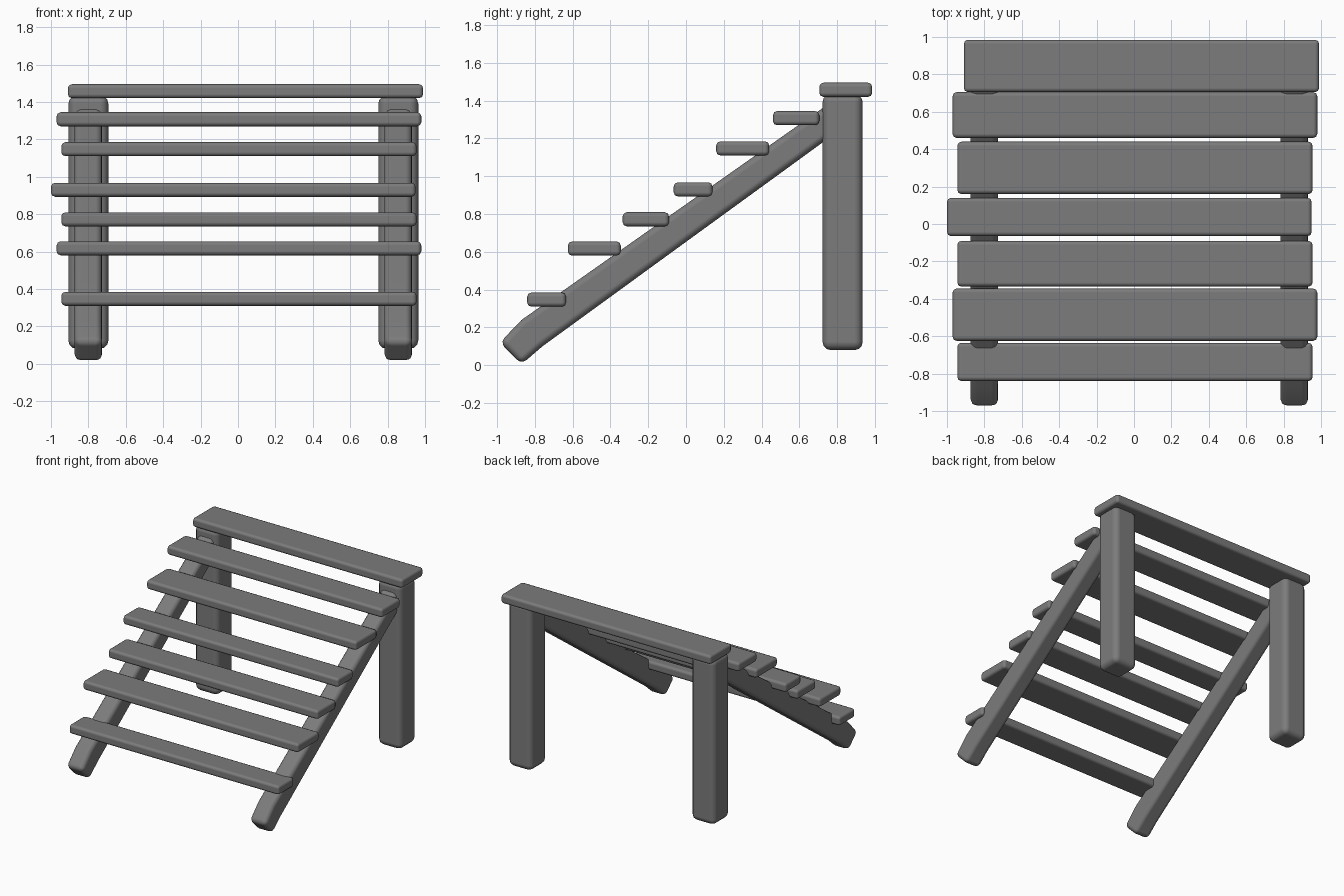
import bpy
import bmesh
from mathutils import Vector

cube = bpy.data.objects.get("Cube")
if cube:
    bpy.data.objects.remove(cube, do_unlink=True)

GREY = (0.2, 0.2, 0.2, 1)
wood = bpy.data.materials.new("grey_wood")
wood.use_nodes = True
wood.diffuse_color = GREY
wood.node_tree.nodes["Principled BSDF"].inputs["Base Color"].default_value = GREY


def beam(name, profile, x0, x1, bevel, segments):
    """Extrude a side profile of (y, z) points from x0 to x1 and round its edges."""
    bm = bmesh.new()
    face = bm.faces.new([bm.verts.new((x0, y, z)) for y, z in profile])
    new = bmesh.ops.extrude_face_region(bm, geom=[face])["geom"]
    moved = [v for v in new if isinstance(v, bmesh.types.BMVert)]
    bmesh.ops.translate(bm, verts=moved, vec=Vector((x1 - x0, 0, 0)))
    bmesh.ops.recalc_face_normals(bm, faces=bm.faces)
    for f in bm.faces:
        f.smooth = True
    mesh = bpy.data.meshes.new(name)
    bm.to_mesh(mesh)
    bm.free()
    mesh.materials.append(wood)
    obj = bpy.data.objects.new(name, mesh)
    bpy.context.collection.objects.link(obj)
    mod = obj.modifiers.new("rounded_edges", "BEVEL")
    mod.width = bevel
    mod.segments = segments
    mod.limit_method = "ANGLE"
    mod.harden_normals = True
    return obj


def rectangle(y0, y1, z0, z1):
    return [(y0, z0), (y1, z0), (y1, z1), (y0, z1)]


# Planks from top to bottom: left end, right end, front, back, underside
planks = [
    (-0.91, 0.99, 0.705, 0.985, 1.42),
    (-0.97, 0.98, 0.46, 0.705, 1.27),
    (-0.945, 0.955, 0.16, 0.44, 1.11),
    (-1.0, 0.95, -0.065, 0.14, 0.893),
    (-0.945, 0.955, -0.335, -0.09, 0.735),
    (-0.97, 0.98, -0.625, -0.345, 0.58),
    (-0.945, 0.955, -0.84, -0.635, 0.31),
]
for i, (x0, x1, y0, y1, z) in enumerate(planks):
    beam(f"plank_{i + 1}", rectangle(y0, y1, z, z + 0.075), x0, x1, 0.022, 2)

# Sloping rails with cut feet, running up into the posts
rail = [(-0.985, 0.12), (-0.87, 0.005), (-0.76, 0.1),
        (0.8, 1.235), (0.8, 1.415), (-0.87, 0.24)]

# Each side has one upright post and one rail
for side, x in (("right", -0.8), ("left", 0.857)):
    beam(f"{side}_post", rectangle(0.722, 0.935, 0.08, 1.435),
         x - 0.107, x + 0.107, 0.045, 3)
    beam(f"{side}_rail", rail, x - 0.074, x + 0.074, 0.035, 3)
